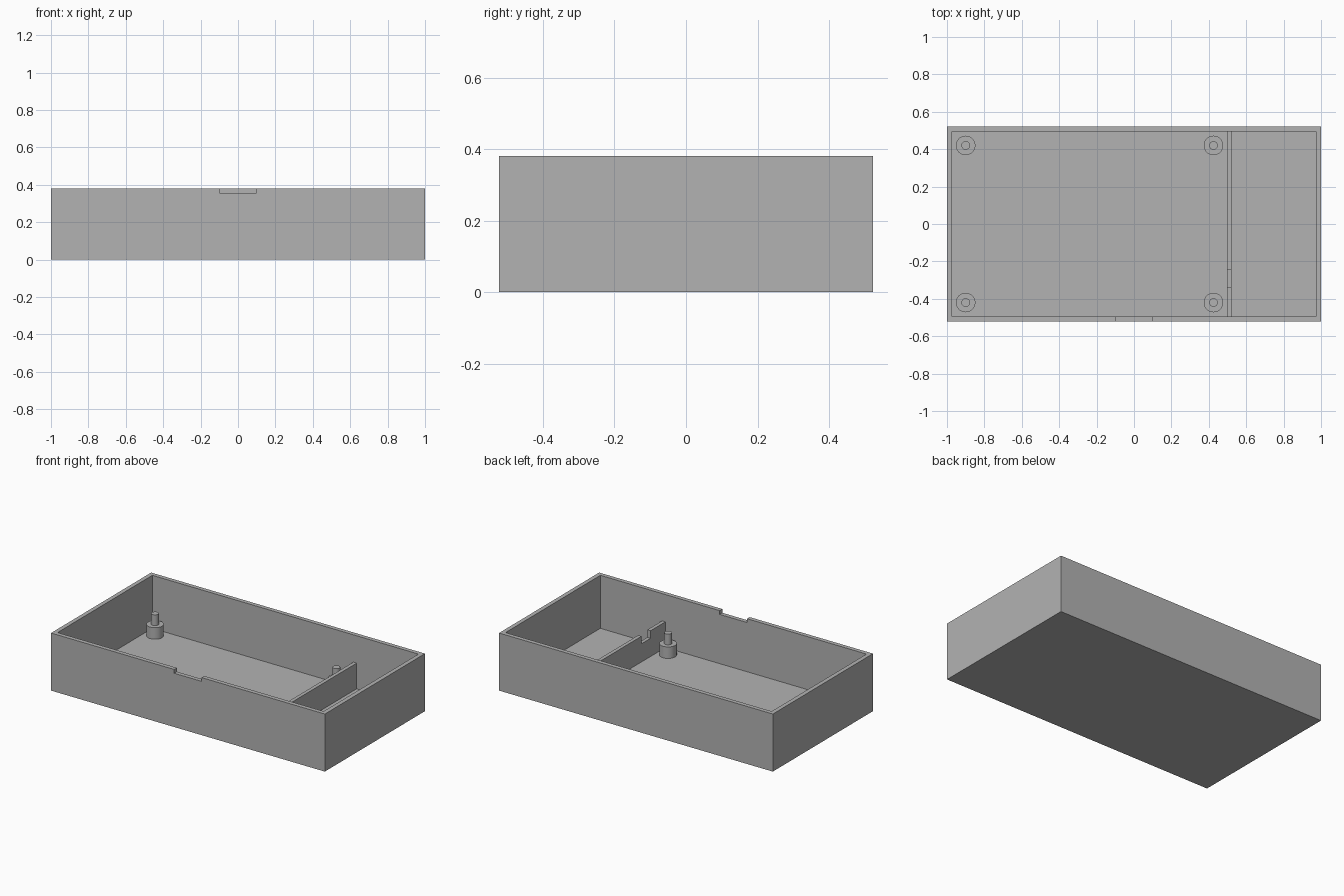
import bpy, bmesh
from mathutils import Matrix, Vector

if "Cube" in bpy.data.objects:
    bpy.data.objects.remove(bpy.data.objects["Cube"], do_unlink=True)

LENGTH, DEPTH, HEIGHT = 2.0, 1.045, 0.38
WALL, FLOOR = 0.028, 0.03

grey = bpy.data.materials.new("plain_grey")
grey.use_nodes = True
colour = (0.45, 0.45, 0.45, 1)
grey.diffuse_color = colour
grey.node_tree.nodes["Principled BSDF"].inputs["Base Color"].default_value = colour


def finish(name, bm):
    bmesh.ops.recalc_face_normals(bm, faces=bm.faces)
    mesh = bpy.data.meshes.new(name)
    bm.to_mesh(mesh)
    bm.free()
    mesh.materials.append(grey)
    obj = bpy.data.objects.new(name, mesh)
    bpy.context.collection.objects.link(obj)
    return obj


def box(name, low, high):
    low, high = Vector(low), Vector(high)
    bm = bmesh.new()
    place = Matrix.Translation((low + high) / 2) @ Matrix.Diagonal((*(high - low), 1))
    bmesh.ops.create_cube(bm, size=1, matrix=place)
    return finish(name, bm)


def cut(target, cutter):
    cutter.hide_render = True
    mod = target.modifiers.new("cut", 'BOOLEAN')
    mod.operation = 'DIFFERENCE'
    mod.solver = 'EXACT'
    mod.object = cutter
    bpy.context.view_layer.objects.active = target
    bpy.ops.object.modifier_apply(modifier=mod.name)
    bpy.data.objects.remove(cutter, do_unlink=True)


# Open tray with a shallow notch in the front wall
hx, hy = LENGTH / 2, DEPTH / 2
ix, iy = hx - WALL, hy - WALL
tray = box("tray", (-hx, -hy, 0), (hx, hy, HEIGHT))
cut(tray, box("cavity_cutter", (-ix, -iy, FLOOR), (ix, iy, HEIGHT + 0.1)))
cut(tray, box("rim_notch_cutter", (-0.1, -hy - 0.1, HEIGHT - 0.025),
              (0.1, -iy + 0.1, HEIGHT + 0.1)))

# Low divider with a cable notch near the front
divider = box("divider", (0.497, -iy, FLOOR), (0.521, iy, 0.2))
cut(divider, box("cable_notch_cutter", (0.4, -0.34, 0.15), (0.6, -0.245, 0.3)))


# Stepped mounting posts: wide boss with a thin locating pin
def post(name, x, y):
    profile = [(0.052, FLOOR), (0.052, 0.106), (0.023, 0.106), (0.023, 0.177), (0, 0.177)]
    bm = bmesh.new()
    verts = [bm.verts.new((r, 0, z)) for r, z in profile]
    edges = [bm.edges.new(pair) for pair in zip(verts, verts[1:])]
    bmesh.ops.spin(bm, geom=verts + edges, cent=(0, 0, 0), axis=(0, 0, 1),
                   angle=6.283185, steps=40)
    bmesh.ops.remove_doubles(bm, verts=bm.verts, dist=0.0001)
    obj = finish(name, bm)
    obj.location = (x, y, 0)
    bpy.ops.object.select_all(action='DESELECT')
    obj.select_set(True)
    bpy.context.view_layer.objects.active = obj
    bpy.ops.object.shade_smooth_by_angle()


for side, x in (("right", -0.9), ("left", 0.425)):
    for end, y in (("front", -0.42), ("back", 0.42)):
        post(f"{end}_{side}_post", x, y)
